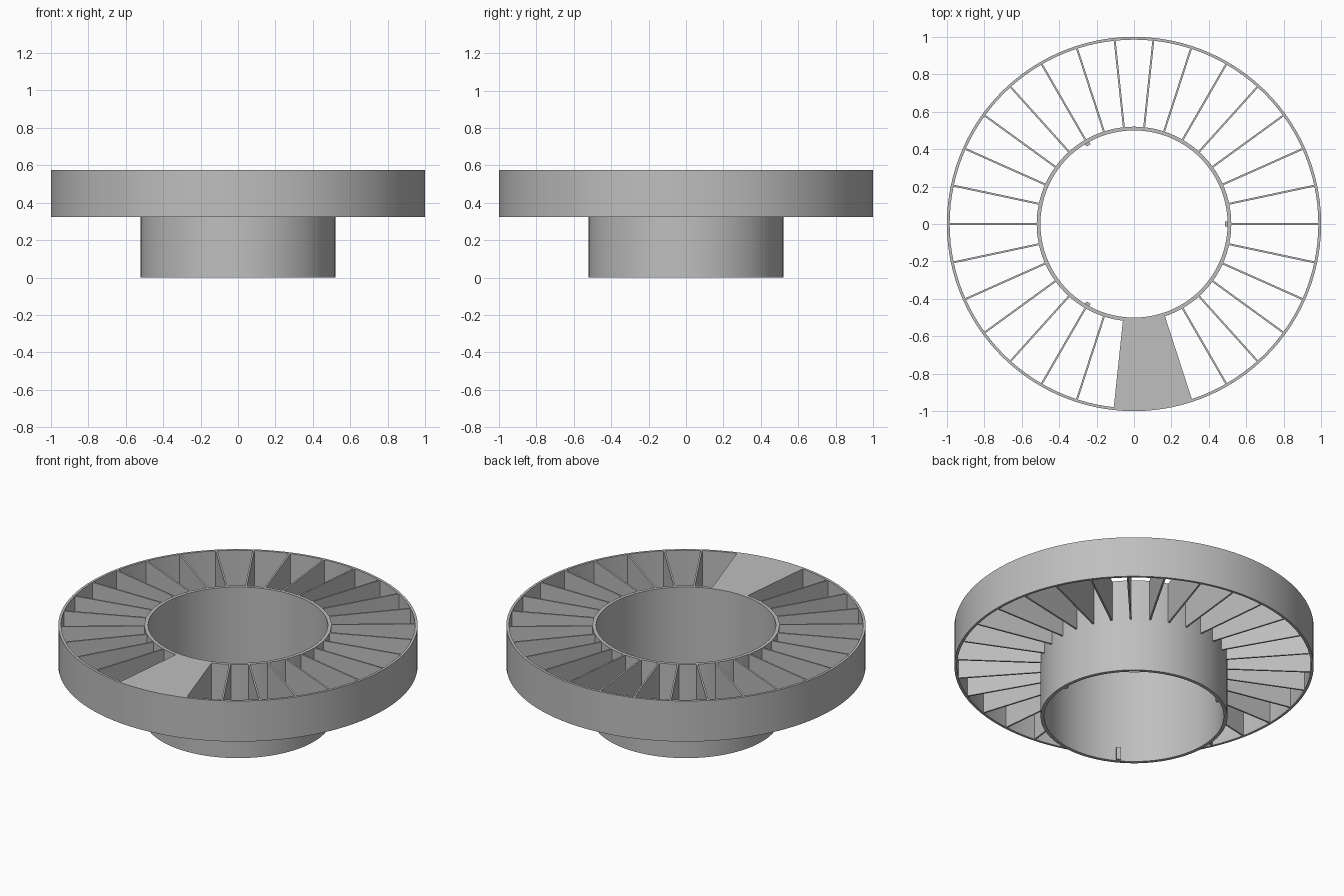
import bpy, bmesh, math

if "Cube" in bpy.data.objects:
    bpy.data.objects.remove(bpy.data.objects["Cube"])

grey = bpy.data.materials.new("plain grey")
grey.diffuse_color = (0.52, 0.52, 0.52, 1)
grey.use_nodes = True
grey.node_tree.nodes["Principled BSDF"].inputs["Base Color"].default_value = grey.diffuse_color

RIM_LOW, TOP = 0.325, 0.575
FINS = 30


def finish(name, bm, smooth=False):
    bmesh.ops.recalc_face_normals(bm, faces=bm.faces)
    me = bpy.data.meshes.new(name)
    bm.to_mesh(me)
    bm.free()
    me.materials.append(grey)
    ob = bpy.data.objects.new(name, me)
    bpy.context.collection.objects.link(ob)
    if smooth:
        bpy.ops.object.select_all(action='DESELECT')
        ob.select_set(True)
        bpy.context.view_layer.objects.active = ob
        bpy.ops.object.shade_smooth_by_angle(angle=math.radians(30))
    return ob


def ring_sector(name, r0, r1, z0, z1, a0=0, a1=360, n=120):
    """Rectangular section swept around z; closed ring if a full turn."""
    bm = bmesh.new()
    full = a1 - a0 == 360
    loops = []
    for i in range(n if full else n + 1):
        a = math.radians(a0 + (a1 - a0) * i / n)
        c, s = math.cos(a), math.sin(a)
        loops.append([bm.verts.new((r * c, r * s, z))
                      for r, z in ((r0, z0), (r1, z0), (r1, z1), (r0, z1))])
    for i in range(n):
        p, q = loops[i], loops[(i + 1) % len(loops)]
        for k in range(4):
            m = (k + 1) % 4
            bm.faces.new((p[k], p[m], q[m], q[k]))
    if not full:
        bm.faces.new(loops[0])
        bm.faces.new(loops[-1])
    return finish(name, bm, True)


def radial_box(name, r0, r1, width, z0, z1, deg):
    bm = bmesh.new()
    bmesh.ops.create_cube(bm, size=1)
    for v in bm.verts:
        v.co = ((r0 + r1) / 2 + v.co.x * (r1 - r0), v.co.y * width,
                (z0 + z1) / 2 + v.co.z * (z1 - z0))
    ob = finish(name, bm)
    ob.rotation_euler.z = math.radians(deg)
    return ob


# hub tube and outer rim
ring_sector("hub_tube", 0.50, 0.52, 0, TOP)
ring_sector("outer_rim", 0.985, 1.0, RIM_LOW, TOP)

# cover plate closing two cells at the front
ring_sector("cover_plate", 0.52, 0.985, TOP - 0.02, TOP, -96, -72, 8)

# radial fins; the one under the cover stops below it
for i in range(FINS):
    top = TOP - 0.02 if i == 23 else TOP
    radial_box(f"fin_{i:02d}", 0.515, 0.99, 0.01, RIM_LOW, top, i * 360 / FINS)

# three small locating pegs inside the hub foot
for i in range(3):
    radial_box(f"locating_peg_{i}", 0.485, 0.505, 0.026, 0.002, 0.08, i * 120)
